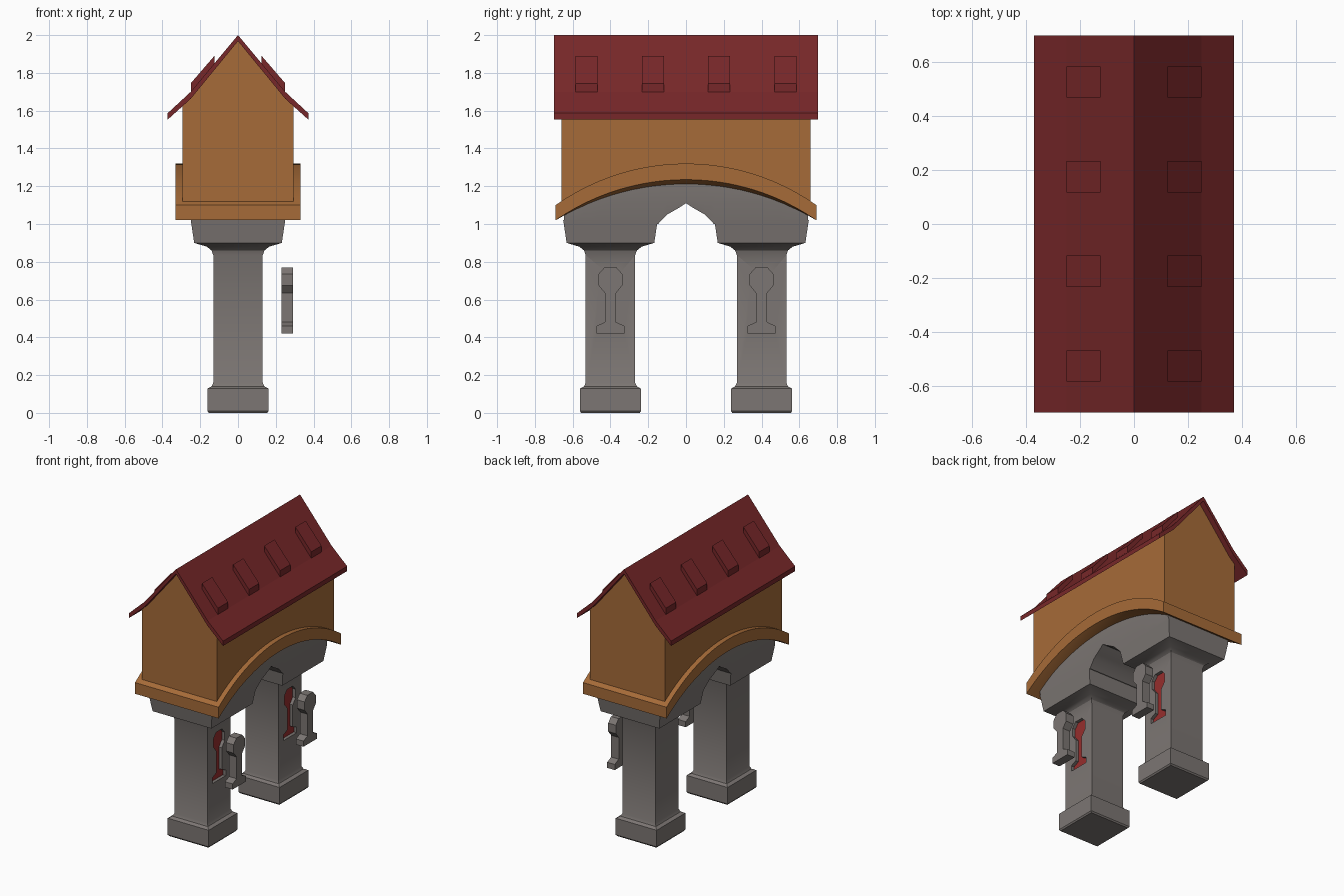
import bpy, bmesh, math

old = bpy.data.objects.get("Cube")
if old:
    bpy.data.objects.remove(old, do_unlink=True)


def material(name, rgb):
    lin = [((c / 255 + 0.055) / 1.055) ** 2.4 for c in rgb] + [1]
    m = bpy.data.materials.new(name)
    m.use_nodes = True
    m.diffuse_color = lin
    m.node_tree.nodes["Principled BSDF"].inputs["Base Color"].default_value = lin
    return m


stone = material("grey stone", (124, 118, 115))
wood = material("orange wood", (166, 107, 56))
tile = material("dark red tile", (119, 39, 41))
paint = material("keyhole red", (150, 46, 45))


def loft(name, rings, mat, smooth=False):
    """Skin a solid through loops of equal length and close both ends."""
    bm = bmesh.new()
    loops = [[bm.verts.new(p) for p in ring] for ring in rings]
    n = len(loops[0])
    for a, b in zip(loops, loops[1:]):
        for i in range(n):
            j = (i + 1) % n
            bm.faces.new((a[i], a[j], b[j], b[i]))
    bm.faces.new(loops[0])
    bm.faces.new(loops[-1])
    bmesh.ops.recalc_face_normals(bm, faces=bm.faces)
    mesh = bpy.data.meshes.new(name)
    bm.to_mesh(mesh)
    bm.free()
    mesh.materials.append(mat)
    ob = bpy.data.objects.new(name, mesh)
    bpy.context.collection.objects.link(ob)
    if smooth:
        bpy.ops.object.select_all(action='DESELECT')
        ob.select_set(True)
        bpy.context.view_layer.objects.active = ob
        bpy.ops.object.shade_smooth_by_angle(angle=math.radians(25))
    return ob


def mirrored(half):
    """Close a half outline by mirroring it across the centre line."""
    return half + [(-a, b) for a, b in reversed(half) if a > 0]


def along_y(outline, ys):
    return [[(x, y, z) for x, z in outline] for y in ys]


def arc(y, crown, drop, reach=0.69):
    """Height of a circular arch that falls by drop at the given reach."""
    r = (reach ** 2 + drop ** 2) / (2 * drop)
    return crown - r + math.sqrt(r * r - y * y)


def soffit(y):
    return arc(y, 1.21, 0.19)


def spread(reach, steps):
    return [reach * (2 * i / steps - 1) for i in range(steps + 1)]


# Keyhole outline, (sideways, height)
keyhole = mirrored([(0.075, 0.42), (0.075, 0.46), (0.03, 0.48), (0.03, 0.635),
                    (0.063, 0.675), (0.063, 0.735), (0.032, 0.77)])


def keyhole_solid(name, yc, x0, x1, mat):
    return loft(name, [[(x, yc + y, z) for y, z in keyhole] for x in (x0, x1)], mat)


# Pillars with a keyhole recess, a painted recess floor and a loose key block
pillar_profile = [(0.155, 0), (0.162, 0.01), (0.162, 0.128), (0.14, 0.14), (0.131, 0.16),
                  (0.131, 0.835), (0.14, 0.86), (0.165, 0.88), (0.232, 0.9), (0.25, 1.02)]
for side, yc in (("front", -0.4), ("back", 0.4)):
    rings = [[(-h, yc - h, z), (h, yc - h, z), (h, yc + h, z), (-h, yc + h, z)]
             for h, z in pillar_profile]
    pillar = loft(side + "_pillar", rings, stone, True)
    cutter = keyhole_solid(side + "_recess_cutter", yc, 0.105, 0.2, stone)
    cutter.hide_render = True
    cutter.hide_set(True)
    cut = pillar.modifiers.new("keyhole recess", 'BOOLEAN')
    cut.operation = 'DIFFERENCE'
    cut.solver = 'EXACT'
    cut.object = cutter
    bpy.context.view_layer.objects.active = pillar
    bpy.ops.object.modifier_apply(modifier=cut.name)
    bpy.data.objects.remove(cutter, do_unlink=True)
    keyhole_solid(side + "_keyhole_paint", yc, 0.103, 0.108, paint)
    keyhole_solid(side + "_key_block", yc, 0.23, 0.29, stone)


# Stone arch joining the pillars: pointed opening below, curved crown above
def opening(y):
    pts = [(0, 1.11), (0.03, 1.09), (0.1, 1.05), (0.148, 1.0), (1, 1.0)]
    for (y0, z0), (y1, z1) in zip(pts, pts[1:]):
        if abs(y) <= y1:
            return z0 + (z1 - z0) * (abs(y) - y0) / (y1 - y0)


half_ys = [0, 0.03, 0.065, 0.1, 0.148, 0.2, 0.3, 0.4, 0.5, 0.58, 0.645]
arch_rings = []
for y in [-v for v in reversed(half_ys[1:])] + half_ys:
    low, top = opening(y), soffit(y) + 0.005
    mid = max(min(1.125, top - 0.005), low + 0.004)
    half = [(0.25 + (z - 1.02) * 0.15, z) for z in (low, mid)]
    half.append((half[-1][0], max(top, mid + 0.002)))
    arch_rings += along_y(mirrored(half), [y])
loft("stone_arch", arch_rings, stone, True)

# Curved wooden sill
sill_rings = []
for y in spread(0.69, 24):
    half = [(0.26, soffit(y)), (0.33, arc(y, 1.235, 0.215)), (0.33, arc(y, 1.32, 0.22))]
    sill_rings += along_y(mirrored(half), [y])
loft("curved_sill", sill_rings, wood, True)

# Gabled house sitting on the sill
house_rings = []
for y in spread(0.66, 16):
    half = [(0.295, arc(y, 1.29, 0.22)), (0.295, 1.627), (0.25, 1.668), (0, 1.975)]
    house_rings += along_y(mirrored(half), [y])
loft("house", house_rings, wood)

# Roof with flared eaves
roof_half = [(0, 2.0), (0.25, 1.7), (0.372, 1.587), (0.372, 1.553), (0.25, 1.663), (0, 1.968)]
roof_outline = roof_half + [(-x, z) for x, z in reversed(roof_half[1:-1])]
loft("roof", along_y(roof_outline, (-0.7, 0.7)), tile)

# Raised roof blocks, four on each slope
block = [(0.125, 1.84), (0.125, 1.89), (0.25, 1.745), (0.25, 1.69)]
for s, side in ((1, "left"), (-1, "right")):
    for i in range(4):
        yc = -0.527 + i * 0.3513
        loft(f"{side}_roof_block_{i + 1}",
             along_y([(s * x, z) for x, z in block], (yc - 0.058, yc + 0.058)), tile)
